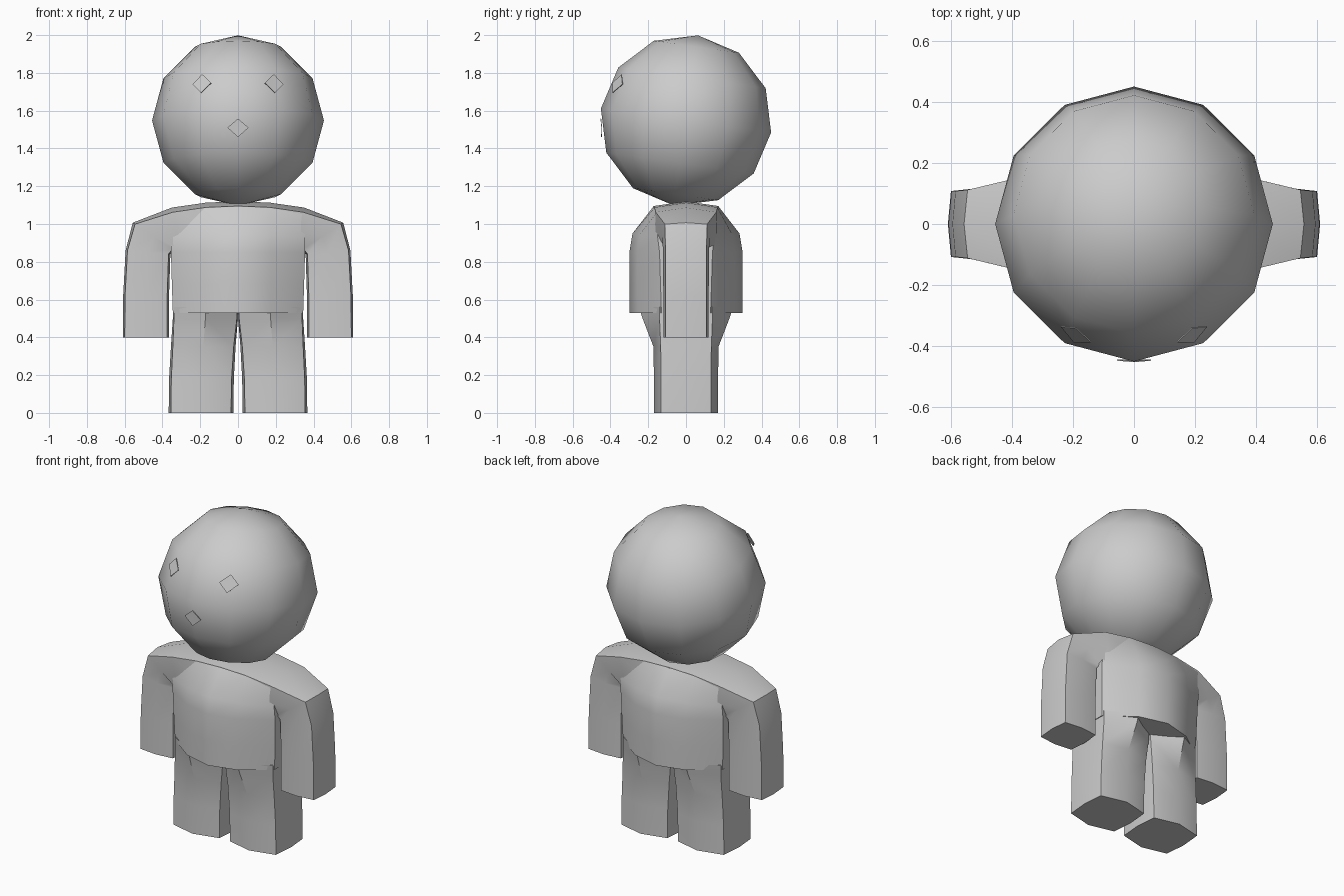
import bpy, bmesh, math
from mathutils import Vector, Matrix

cube = bpy.data.objects.get("Cube")
if cube:
    bpy.data.objects.remove(cube, do_unlink=True)

mat = bpy.data.materials.new("light grey")
mat.use_nodes = True
grey = (0.6, 0.6, 0.6, 1)
mat.diffuse_color = grey
mat.node_tree.nodes["Principled BSDF"].inputs["Base Color"].default_value = grey


def finish(name, bm, angle=40):
    """Turn a bmesh into a grey object, smooth apart from sharp corners."""
    bmesh.ops.recalc_face_normals(bm, faces=bm.faces)
    mesh = bpy.data.meshes.new(name)
    bm.to_mesh(mesh)
    bm.free()
    mesh.materials.append(mat)
    obj = bpy.data.objects.new(name, mesh)
    bpy.context.collection.objects.link(obj)
    bpy.ops.object.select_all(action='DESELECT')
    obj.select_set(True)
    bpy.context.view_layer.objects.active = obj
    bpy.ops.object.shade_smooth_by_angle(angle=math.radians(angle))
    return obj


def loft(name, rings, angle=40):
    """Skin a list of equal-length point rings and cap both ends."""
    bm = bmesh.new()
    loops = [[bm.verts.new(p) for p in ring] for ring in rings]
    n = len(loops[0])
    for a, b in zip(loops, loops[1:]):
        for i in range(n):
            j = (i + 1) % n
            bm.faces.new((a[i], a[j], b[j], b[i]))
    bm.faces.new(loops[0])
    bm.faces.new(loops[-1])
    return finish(name, bm, angle)


def limb_ring(inner, outer, corner_y, mid_y, bulge):
    """Eight-sided limb section spanning two (x, z) points, bulging on each side."""
    i, o = Vector((inner[0], 0, inner[1])), Vector((outer[0], 0, outer[1]))
    d = (o - i).normalized() * bulge
    m, y = (i + o) / 2, Vector((0, 1, 0))
    return [o, o - d + y * corner_y, m + y * mid_y, i + d + y * corner_y,
            i, i + d - y * corner_y, m - y * mid_y, o - d - y * corner_y]


def mirrored(ring):
    return [Vector((-p.x, p.y, p.z)) for p in ring]


# Arms and shoulders: one sweep from hand to hand
arm = [limb_ring(*r) for r in (
    ((0.365, 0.40), (0.610, 0.40), 0.108, 0.120, 0.010),
    ((0.365, 0.62), (0.608, 0.62), 0.108, 0.120, 0.010),
    ((0.358, 0.84), (0.595, 0.86), 0.108, 0.122, 0.010),
    ((0.335, 0.86), (0.557, 1.007), 0.112, 0.125, 0.014),
    ((0.300, 0.84), (0.350, 1.087), 0.160, 0.165, 0.025),
    ((0.150, 0.82), (0.170, 1.113), 0.168, 0.172, 0.025))]
centre = limb_ring((0, 0.80), (0, 1.120), 0.172, 0.175, 0.025)
loft("arms_and_shoulders", arm + [centre] + [mirrored(r) for r in reversed(arm)])

# Legs: inner side curves together at the hips, front and back swell at the top
leg = [limb_ring(*r) for r in (
    ((0.025, 0.00), (0.367, 0.00), 0.132, 0.170, 0.012),
    ((0.022, 0.18), (0.365, 0.18), 0.132, 0.170, 0.012),
    ((0.013, 0.35), (0.355, 0.35), 0.134, 0.172, 0.010),
    ((0.000, 0.50), (0.345, 0.50), 0.140, 0.230, 0.006),
    ((0.000, 0.56), (0.343, 0.56), 0.140, 0.250, 0.004))]
loft("left_leg", leg)
loft("right_leg", [mirrored(r) for r in leg])


def torso_ring(z, half_x, corner_y, quarter_y, mid_y, droop):
    """Section with rounded front and back; the sides sink by droop."""
    front = [(-1, corner_y), (-0.5, quarter_y), (0, mid_y), (0.5, quarter_y), (1, corner_y)]
    pts = [(t * half_x, -y, z - droop * t * t) for t, y in front]
    return pts + [(-x, -y, zz) for x, y, zz in pts]


# Torso: rounded shirt front and back, tapering up to the shoulder crease
loft("torso", [torso_ring(*r) for r in (
    (0.53, 0.345, 0.130, 0.255, 0.300, 0.00),
    (0.68, 0.350, 0.135, 0.258, 0.300, 0.00),
    (0.85, 0.355, 0.140, 0.258, 0.300, 0.00),
    (0.95, 0.355, 0.150, 0.245, 0.283, 0.02),
    (1.092, 0.350, 0.155, 0.168, 0.173, 0.032))])

# Head: twelve-sided ball tipped slightly back
bm = bmesh.new()
bmesh.ops.create_uvsphere(bm, u_segments=12, v_segments=6, radius=0.455,
                          matrix=Matrix.Translation((0, 0, 1.548)) @ Matrix.Rotation(math.radians(-8), 4, 'X'))
finish("head", bm, 60)


def diamond(name, points):
    bm = bmesh.new()
    face = bm.faces.new([bm.verts.new(p) for p in points])
    face.normal_update()
    back = face.normal * (0.004 if face.normal.y > 0 else -0.004)
    ext = bmesh.ops.extrude_face_region(bm, geom=[face], use_keep_orig=True)
    verts = [v for v in ext["geom"] if isinstance(v, bmesh.types.BMVert)]
    bmesh.ops.translate(bm, verts=verts, vec=back)
    finish(name, bm)


# Face plates: two eyes and a mouth
for side, s in (("left", 1), ("right", -1)):
    diamond(side + "_eye", [(s * 0.24, -0.337, 1.74), (s * 0.19, -0.342, 1.793),
                            (s * 0.142, -0.388, 1.748), (s * 0.196, -0.390, 1.695)])
diamond("mouth", [(-0.056, -0.448, 1.51), (0, -0.453, 1.558), (0.056, -0.448, 1.51), (0, -0.449, 1.46)])
